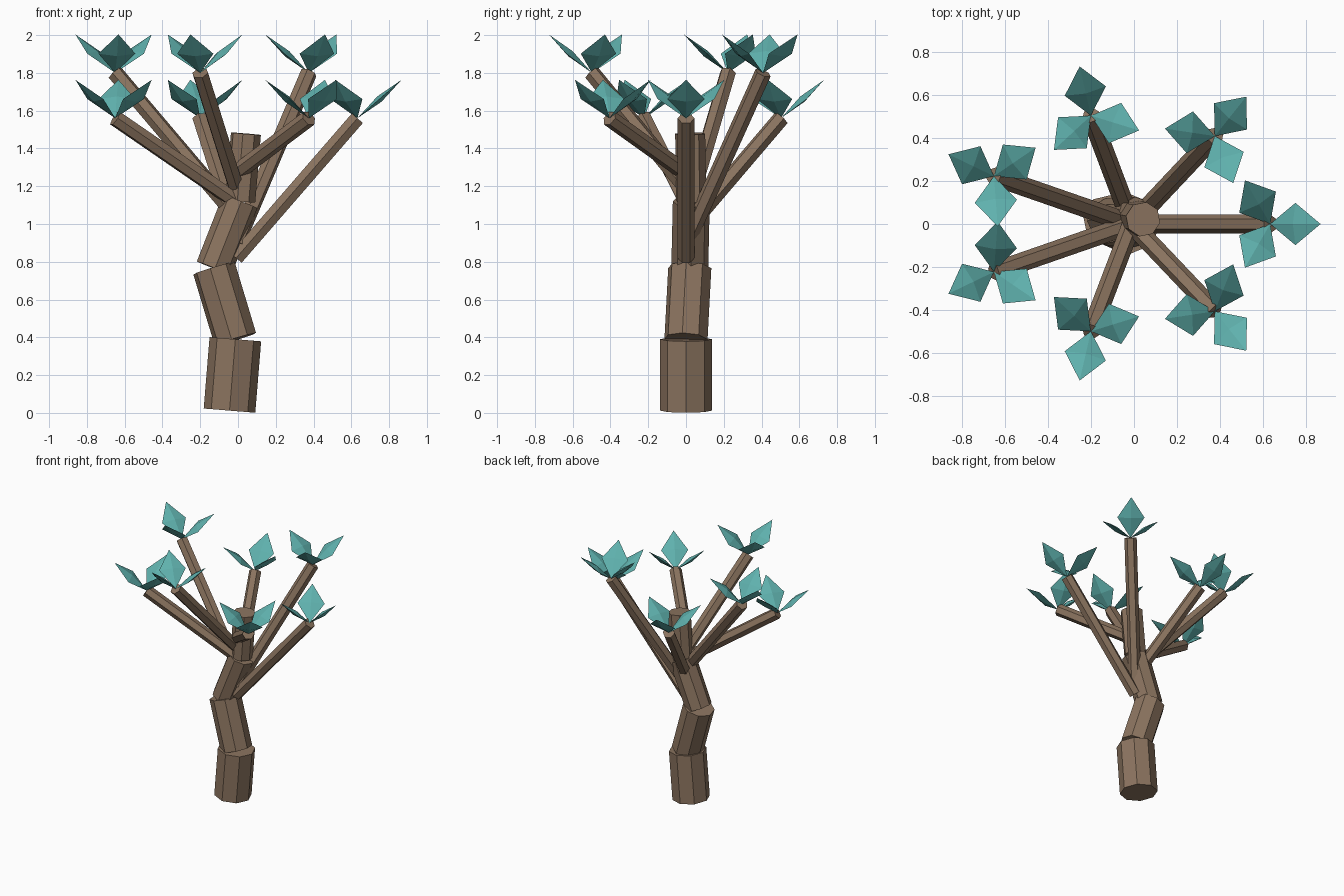
import bpy, bmesh, math
from mathutils import Vector, Matrix

if "Cube" in bpy.data.objects:
    bpy.data.objects.remove(bpy.data.objects["Cube"])


def material(name, rgb):
    m = bpy.data.materials.new(name)
    m.diffuse_color = (*rgb, 1)
    m.use_nodes = True
    m.node_tree.nodes["Principled BSDF"].inputs["Base Color"].default_value = m.diffuse_color
    return m


BARK = material("brown bark", (0.258, 0.174, 0.115))
LEAF = material("teal leaf", (0.115, 0.44, 0.42))


def add_object(name, bm, mat):
    bmesh.ops.recalc_face_normals(bm, faces=bm.faces[:])
    mesh = bpy.data.meshes.new(name)
    bm.to_mesh(mesh)
    bm.free()
    mesh.materials.append(mat)
    ob = bpy.data.objects.new(name, mesh)
    bpy.context.collection.objects.link(ob)
    return ob


def prism(name, start, end, radius, sides, mat):
    """Straight flat-sided log between two points, one corner facing sideways."""
    a, b = Vector(start), Vector(end)
    axis = (b - a).normalized()
    side = Vector((0, 0, 1)).cross(axis).normalized()   # level direction
    up = axis.cross(side)
    bm = bmesh.new()
    rings = []
    for p in (a, b):
        rings.append([bm.verts.new(p + radius * (math.cos(t) * side + math.sin(t) * up))
                      for t in (2 * math.pi * i / sides for i in range(sides))])
    for i in range(sides):
        j = (i + 1) % sides
        bm.faces.new((rings[0][i], rings[0][j], rings[1][j], rings[1][i]))
    bm.faces.new(rings[0])
    bm.faces.new(rings[1])
    return add_object(name, bm, mat)


def leaf(name, base, azimuth):
    """Flattened octahedron rising outward from the branch tip."""
    half_len, half_wid, half_thick, rise = 0.155, 0.098, 0.018, math.radians(41)
    bm = bmesh.new()
    ends = [bm.verts.new((x, 0, 0)) for x in (0, 2 * half_len)]
    ring = [bm.verts.new((half_len, half_wid * math.cos(t), half_thick * math.sin(t)))
            for t in (0, math.pi / 2, math.pi, 3 * math.pi / 2)]
    for e in ends:
        for i in range(4):
            bm.faces.new((e, ring[i], ring[(i + 1) % 4]))
    bm.transform(Matrix.Translation(base) @ Matrix.Rotation(azimuth, 4, 'Z')
                 @ Matrix.Rotation(-rise, 4, 'Y'))
    return add_object(name, bm, LEAF)


# Crooked trunk: four stacked logs, each thinner than the last
path = [(-0.045, 0, 0.012), (-0.014, 0, 0.39), (-0.127, 0.02, 0.766),
        (0.012, 0.028, 1.12), (0.042, 0.022, 1.478)]
for i, radius in enumerate((0.137, 0.116, 0.098, 0.081)):
    prism(f"trunk_section_{i + 1}", path[i], path[i + 1], radius, 8, BARK)

# Seven branches spiralling up the trunk, each with three leaves
tips = [(0.632, 0.0), (0.375, 0.408), (-0.2, 0.503), (-0.65, 0.222),
        (-0.65, -0.222), (-0.2, -0.498), (0.375, -0.405)]
for k, (x, y) in enumerate(tips):
    tip = Vector((x, y, 1.80 if k % 2 else 1.56))
    prism(f"branch_{k + 1}", (-0.01, 0.0, 0.82 + 0.075 * k), tip, 0.0445, 6, BARK)
    for j in range(3):
        leaf(f"leaf_{k + 1}_{j + 1}", tip, 2 * math.pi * (k / 7 + j / 3))
